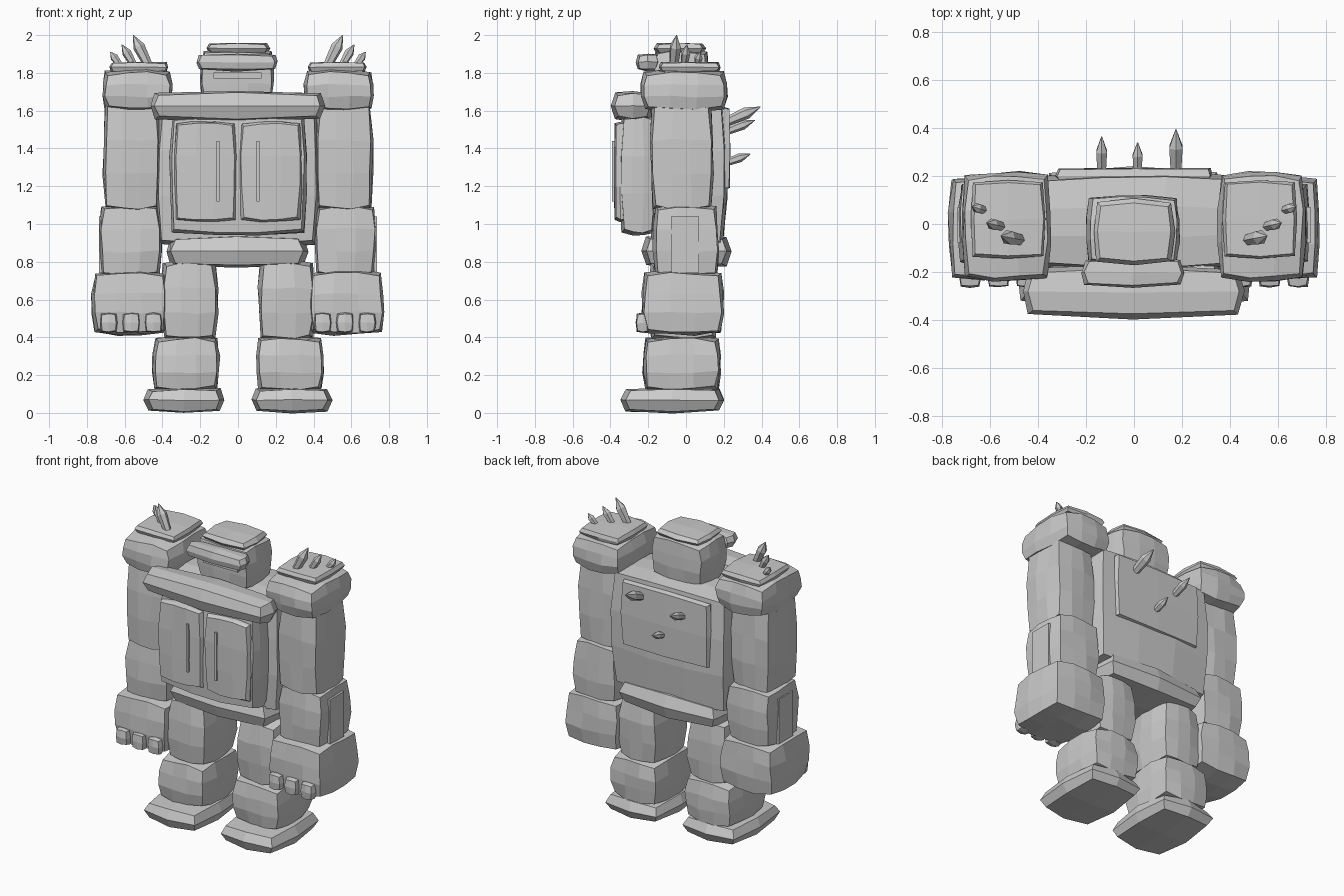
import bpy, bmesh, random
from mathutils import Vector

random.seed(4)
cube = bpy.data.objects.get("Cube")
if cube:
    bpy.data.objects.remove(cube, do_unlink=True)

stone = bpy.data.materials.new("grey stone")
stone.use_nodes = True
GREY = (0.6, 0.6, 0.6, 1)
stone.diffuse_color = GREY
stone.node_tree.nodes["Principled BSDF"].inputs["Base Color"].default_value = GREY


def finish(bm, name):
    bmesh.ops.recalc_face_normals(bm, faces=bm.faces)
    mesh = bpy.data.meshes.new(name)
    bm.to_mesh(mesh)
    bm.free()
    mesh.materials.append(stone)
    obj = bpy.data.objects.new(name, mesh)
    bpy.context.collection.objects.link(obj)
    return obj


def rock(name, x, y, z, worn=0.03, cuts=2, rough=0.006):
    """Hewn block filling the given ranges, with its corners worn inwards."""
    lo, hi = (Vector(c) for c in zip(x, y, z))
    mid, half = (lo + hi) / 2, (hi - lo) / 2
    bm = bmesh.new()
    bmesh.ops.create_cube(bm, size=2)
    if cuts:
        bmesh.ops.subdivide_edges(bm, edges=bm.edges[:], cuts=cuts, use_grid_fill=True)
    for v in bm.verts:
        u = v.co.copy()
        for i in range(3):
            edge = (u[i - 1] ** 2 + u[i - 2] ** 2) / 2
            inset = min(worn, half[i] * 0.3) * edge
            v.co[i] = mid[i] + u[i] * (half[i] - inset) + random.uniform(-rough, rough)
    return finish(bm, name)


def plate(name, x, y, z):
    return rock(name, x, y, z, worn=0, cuts=0, rough=0)


def crystal(name, base, tip, radius):
    """Six-sided shard, widest two thirds of the way up."""
    base, tip = Vector(base), Vector(tip)
    axis = tip - base
    bm = bmesh.new()
    for start, end, r1, r2 in ((0, 0.62, radius * 0.75, radius), (0.62, 1, radius, 0.002)):
        made = bmesh.ops.create_cone(bm, cap_ends=True, segments=6, radius1=r1, radius2=r2,
                                     depth=(end - start) * axis.length)
        turn = axis.to_track_quat('Z', 'Y')
        for v in made["verts"]:
            v.co = turn @ v.co + base + axis * (start + end) / 2
    return finish(bm, name)


# Legs, arms and shoulders
for side, label in ((1, "left"), (-1, "right")):
    def span(a, b):
        return sorted((side * a, side * b))

    rock(label + "_foot", span(0.07, 0.5), (-0.345, 0.2), (0, 0.137), 0.05, 1, 0.004)
    rock(label + "_shin", span(0.095, 0.455), (-0.23, 0.185), (0.11, 0.41), 0.03)
    rock(label + "_thigh", span(0.105, 0.41), (-0.2, 0.17), (0.38, 0.81), 0.03)
    rock(label + "_hand", span(0.37, 0.775), (-0.235, 0.2), (0.41, 0.755), 0.03)
    rock(label + "_forearm", span(0.405, 0.735), (-0.175, 0.175), (0.72, 1.105), 0.025)
    plate(label + "_forearm_panel", span(0.72, 0.737), (-0.08, 0.07), (0.74, 1.04))
    rock(label + "_upper_arm", span(0.41, 0.715), (-0.19, 0.145), (1.07, 1.64), 0.025)
    rock(label + "_shoulder", span(0.345, 0.722), (-0.24, 0.22), (1.59, 1.825), 0.035)
    rock(label + "_shoulder_plate", span(0.37, 0.68), (-0.145, 0.185), (1.80, 1.86), 0.02, 1, 0.003)

    for i in range(3):
        inner = 0.403 + i * 0.118
        rock(label + "_knuckle", span(inner, inner + 0.09), (-0.265, -0.19),
             (0.425, 0.53), 0.01, 1, 0.002)

    for x0, x1, y, top, r in ((0.475, 0.555, -0.05, 2.0, 0.032),
                              (0.55, 0.615, 0.005, 1.95, 0.025),
                              (0.625, 0.675, 0.073, 1.91, 0.022)):
        crystal(label + "_shoulder_crystal", (side * x0, y - 0.015, 1.84),
                (side * x1, y, top), r)

    # Chest doors with their slits
    rock(label + "_chest_door", span(0.004, 0.34), (-0.383, -0.29), (1.01, 1.545), 0.025, 2, 0.004)
    plate(label + "_chest_slit", span(0.097, 0.113), (-0.391, -0.375), (1.12, 1.44))

# Torso
rock("torso", (-0.44, 0.435), (-0.2, 0.22), (0.87, 1.67), 0.04)
rock("chest_slab", (-0.365, 0.365), (-0.355, -0.15), (0.94, 1.58), 0.03, 2, 0.004)
rock("collar_bar", (-0.465, 0.46), (-0.395, -0.17), (1.545, 1.705), 0.045, 1, 0.004)
rock("belt", (-0.38, 0.37), (-0.235, 0.24), (0.765, 0.945), 0.05, 1, 0.004)

# Back plate and its crystals
rock("back_plate", (-0.325, 0.325), (0.17, 0.235), (1.18, 1.62), 0.015, 1, 0.004)
for x, z0, y1, z1, r in ((0.175, 1.535, 0.395, 1.62, 0.032),
                         (-0.135, 1.485, 0.365, 1.55, 0.026),
                         (0.015, 1.32, 0.34, 1.37, 0.024)):
    crystal("back_crystal", (x, 0.2, z0), (x, y1, z1), r)

# Head
rock("head", (-0.2, 0.19), (-0.175, 0.125), (1.64, 1.925), 0.025)
rock("head_cap", (-0.17, 0.17), (-0.17, 0.105), (1.9, 1.96), 0.03, 1, 0.003)
rock("brow", (-0.22, 0.21), (-0.265, -0.14), (1.81, 1.905), 0.03, 1, 0.004)
plate("mouth_plate", (-0.13, 0.125), (-0.183, -0.165), (1.77, 1.802))
